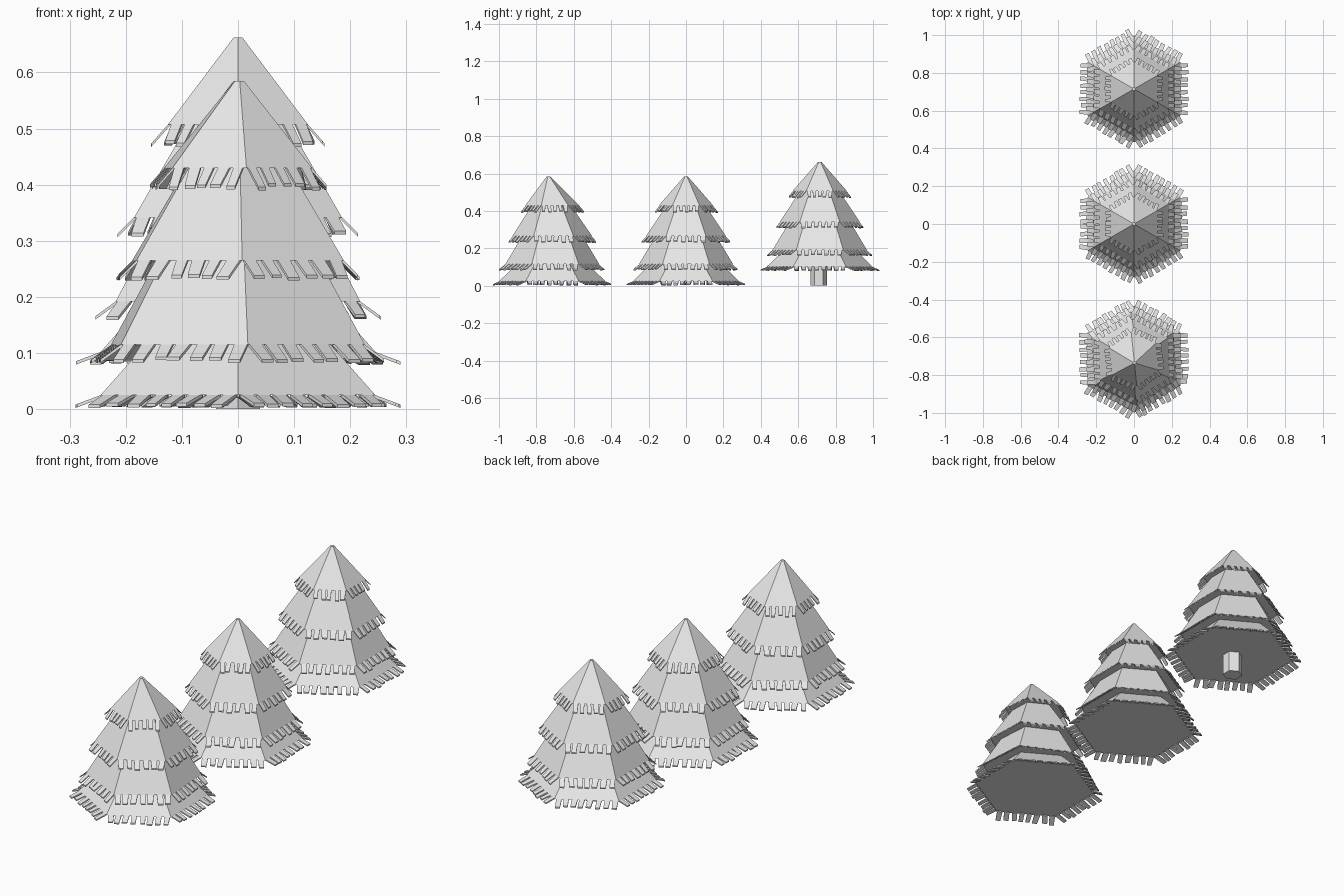
import bpy, bmesh, math, random
from mathutils import Vector, Matrix

random.seed(4)
if "Cube" in bpy.data.objects:
    bpy.data.objects.remove(bpy.data.objects["Cube"], do_unlink=True)

grey = bpy.data.materials.new("light_grey")
grey.use_nodes = True
grey.diffuse_color = (0.8, 0.8, 0.8, 1)
grey.node_tree.nodes["Principled BSDF"].inputs["Base Color"].default_value = (0.8, 0.8, 0.8, 1)

# Tier profile: (apothem, z) at top, body edge and fringe tip, then teeth per side
TIERS = [
    ((0.008, 0.585), (0.125, 0.430), (0.155, 0.396), 5),
    ((0.090, 0.430), (0.185, 0.265), (0.215, 0.235), 6),
    ((0.140, 0.265), (0.218, 0.115), (0.255, 0.088), 7),
    ((0.165, 0.115), (0.245, 0.025), (0.290, 0.008), 8),
]
SIDE = math.radians(60)
THICK = 0.006


def loft(bm, lower, upper):
    """Closed solid between two matching rings of points."""
    a = [bm.verts.new(p) for p in lower]
    b = [bm.verts.new(p) for p in upper]
    n = len(a)
    bm.faces.new(a[::-1])
    bm.faces.new(b)
    for i in range(n):
        j = (i + 1) % n
        bm.faces.new((a[i], a[j], b[j], b[i]))


def hexagon(apothem, z, shift=0.0):
    r = apothem / math.cos(SIDE / 2)
    return [Vector((r * math.cos(SIDE * (k + 0.5)), r * math.sin(SIDE * (k + 0.5)) + shift, z))
            for k in range(6)]


def add_tooth(bm, edge, tip, centre, width, turn):
    """Thin slab that continues the cone face past its lower edge."""
    (a0, z0), (a1, z1) = edge, tip
    reach = random.uniform(0.8, 1.0)
    skew = random.uniform(-0.25, 0.25) * width
    start = -0.15
    ends = []
    for t, w, s in ((start, width, 0), (reach, width * 0.9, skew)):
        x, z = a0 + (a1 - a0) * t, z0 + (z1 - z0) * t
        ends += [(x, centre + s - w / 2, z), (x, centre + s + w / 2, z)]
    top = [turn @ Vector(ends[i]) for i in (0, 2, 3, 1)]
    loft(bm, [p - Vector((0, 0, THICK)) for p in top], top)


def finish(name, bm, place):
    bmesh.ops.recalc_face_normals(bm, faces=bm.faces)
    mesh = bpy.data.meshes.new(name)
    bm.to_mesh(mesh)
    bm.free()
    mesh.materials.append(grey)
    obj = bpy.data.objects.new(name, mesh)
    obj.matrix_world = place
    bpy.context.collection.objects.link(obj)


def add_tier(name, tier, place, lean):
    top, edge, tip, count = tier
    bm = bmesh.new()
    loft(bm, hexagon(*edge), hexagon(*top, lean))
    # Jagged fringe along every side
    length = 2 * edge[0] * math.tan(SIDE / 2)
    pitch = length / count
    for k in range(6):
        turn = Matrix.Rotation(SIDE * k, 3, 'Z')
        for i in range(count):
            centre = (i + 0.5) * pitch - length / 2 + random.uniform(-0.08, 0.08) * pitch
            add_tooth(bm, edge, tip, centre, pitch * random.uniform(0.6, 0.78), turn)
    finish(name, bm, place)


def add_tree(label, y, z, turns, leans):
    for i, tier in enumerate(TIERS):
        place = Matrix.Translation((0, y, z)) @ Matrix.Rotation(math.radians(turns[i]), 4, 'Z')
        add_tier(f"{label}_tree_branches_{i + 1}", tier, place, leans[i])


add_tree("front", -0.715, 0, (6, 2, 4, 0), (-0.02, -0.005, 0, 0))
add_tree("middle", 0, 0, (0, 0, 0, 0), (0, 0, 0, 0))
add_tree("back", 0.715, 0.077, (0, 0, 0, 0), (0, 0, 0, 0))

# Trunk of the raised tree
bm = bmesh.new()
loft(bm, hexagon(0.039, 0), hexagon(0.039, 0.12))
finish("back_tree_trunk", bm, Matrix.Translation((0, 0.71, 0)))
